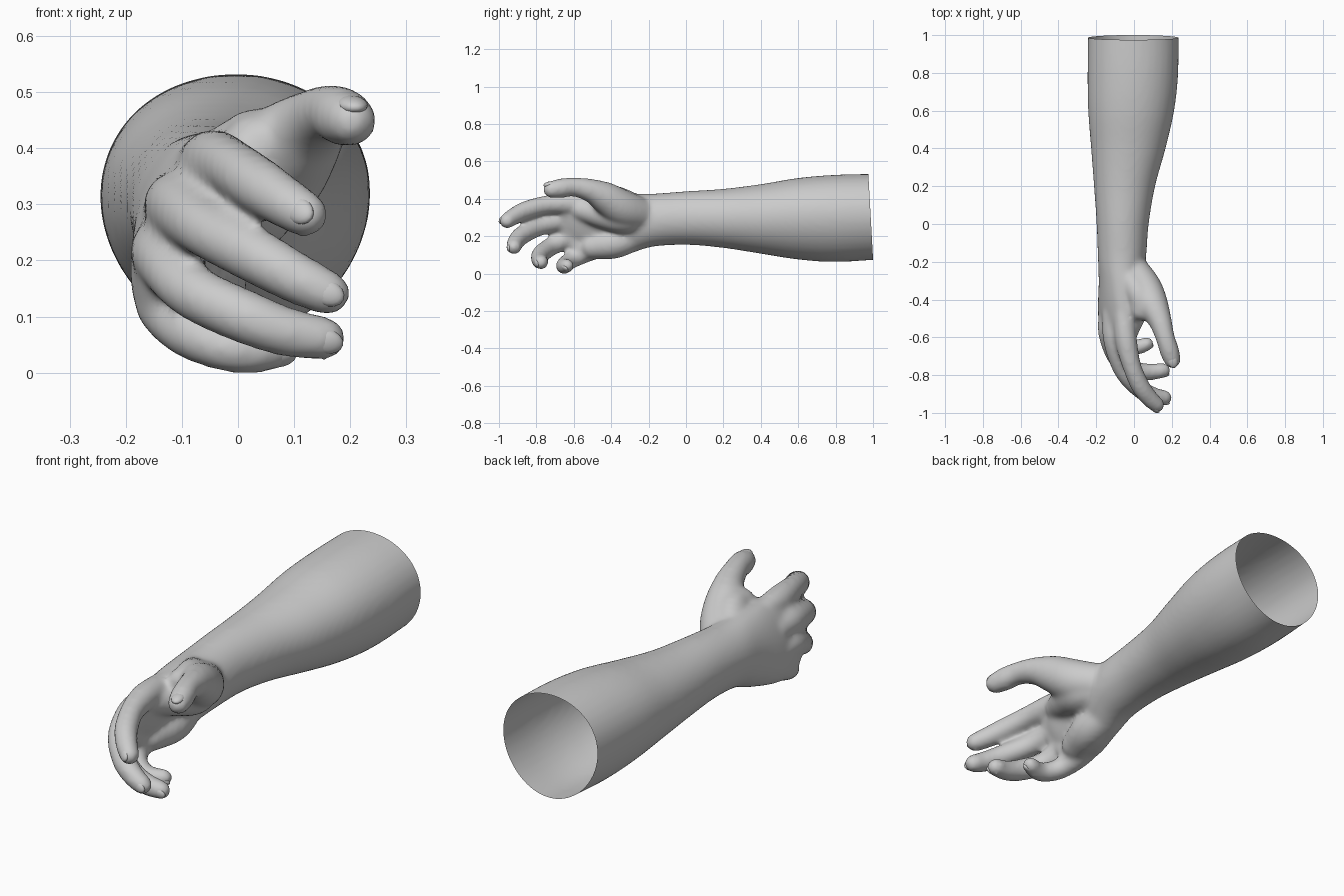
import bpy, bmesh, math
from mathutils import Vector

if "Cube" in bpy.data.objects:
    bpy.data.objects.remove(bpy.data.objects["Cube"])

SIDES = 40
bm = bmesh.new()


def spline(pts, steps=6):
    """Catmull-Rom through tuples of any length."""
    p = [Vector(q) for q in pts]
    p = [p[0] * 2 - p[1]] + p + [p[-1] * 2 - p[-2]]
    out = []
    for i in range(1, len(p) - 2):
        a, b, c, d = p[i - 1:i + 3]
        for k in range(steps):
            t = k / steps
            out.append((b * 2 + (c - a) * t + (a * 2 - b * 5 + c * 4 - d) * t * t
                        + (b * 3 - a - c * 3 + d) * t ** 3) * 0.5)
    return out + [p[-2]]


def loft(rings):
    """Closed skin over rings given as (centre, u axis, v axis, egg): egg widens the +v half."""
    rows = []
    for c, u, v, egg in rings:
        row = []
        for k in range(SIDES):
            s, co = math.sin(2 * math.pi * k / SIDES), math.cos(2 * math.pi * k / SIDES)
            row.append(bm.verts.new(c + u * co * (1 + egg * s) + v * s))
        rows.append(row)
    for a, b in zip(rows, rows[1:]):
        for k in range(SIDES):
            j = (k + 1) % SIDES
            bm.faces.new((a[k], a[j], b[j], b[k]))
    bm.faces.new(rows[0])
    bm.faces.new(rows[-1])


def tube(pts):
    """Round-ended tube through (x, y, z, radius); the last point is the centre of the tip."""
    s = spline(pts)
    pos = [p.to_3d() for p in s]
    rad = [p[3] for p in s]
    t0, t1 = (pos[0] - pos[1]).normalized(), (pos[-1] - pos[-2]).normalized()
    angles = [math.radians(a) for a in (20, 40, 60, 75, 87)]
    start = [(pos[0] + t0 * rad[0] * math.sin(a), rad[0] * math.cos(a)) for a in reversed(angles)]
    end = [(pos[-1] + t1 * rad[-1] * math.sin(a), rad[-1] * math.cos(a)) for a in angles]
    line = start + list(zip(pos, rad)) + end
    rings = []
    for i, (c, r) in enumerate(line):
        t = (line[min(i + 1, len(line) - 1)][0] - line[max(i - 1, 0)][0]).normalized()
        u = t.cross(Vector((0.3, 0.1, 1))).normalized()
        rings.append((c, u * r, t.cross(u) * r, 0))
    loft(rings)


# forearm, wrist and palm: y, centre x, centre z, half width, half height, tilt, egg
body = [
    (1.05, -0.003, 0.305, 0.238, 0.229, 0, .09), (0.80, -0.006, 0.295, 0.239, 0.233, 0, .09),
    (0.60, -0.015, 0.293, 0.227, 0.218, 0, .08), (0.40, -0.030, 0.292, 0.197, 0.186, 0, .05),
    (0.20, -0.050, 0.295, 0.162, 0.158, 0, .02), (0.00, -0.060, 0.297, 0.138, 0.143, 0, 0),
    (-0.18, -0.064, 0.285, 0.127, 0.142, 4, 0), (-0.30, -0.075, 0.268, 0.110, 0.162, 10, 0),
    (-0.45, -0.095, 0.255, 0.084, 0.178, 18, 0), (-0.58, -0.088, 0.262, 0.066, 0.168, 22, 0),
    (-0.65, -0.080, 0.282, 0.046, 0.120, 22, 0)]
rings = []
for y, cx, cz, a, b, tilt, egg in spline(body):
    w = math.radians(tilt)
    rings.append((Vector((cx, y, cz)), Vector((math.cos(w), 0, -math.sin(w))) * a,
                  Vector((math.sin(w), 0, math.cos(w))) * b, egg))
loft(rings)

# fingers, from inside the palm to the tip
tube([(-0.055, -0.48, 0.37, .056), (-0.041, -0.62, 0.375, .058), (-0.012, -0.75, 0.367, .050),
      (0.035, -0.86, 0.336, .050), (0.085, -0.925, 0.303, .046), (0.120, -0.957, 0.282, .042)])
tube([(-0.112, -0.48, 0.30, .056), (-0.102, -0.62, 0.295, .060), (-0.055, -0.775, 0.256, .052),
      (0.035, -0.875, 0.206, .050), (0.105, -0.91, 0.168, .046), (0.160, -0.92, 0.142, .041)])
tube([(-0.130, -0.45, 0.22, .056), (-0.130, -0.58, 0.21, .059), (-0.085, -0.715, 0.148, .050),
      (0.005, -0.775, 0.103, .049), (0.085, -0.783, 0.073, .045), (0.153, -0.775, 0.061, .040)])
tube([(-0.125, -0.42, 0.155, .056), (-0.126, -0.52, 0.122, .057), (-0.090, -0.61, 0.075, .048),
      (-0.025, -0.65, 0.046, .044), (0.025, -0.65, 0.039, .041), (0.068, -0.635, 0.042, .037)])

# thumb
tube([(-0.045, -0.19, 0.305, .080), (0.045, -0.33, 0.345, .096), (0.098, -0.43, 0.405, .085),
      (0.137, -0.51, 0.444, .063), (0.165, -0.60, 0.463, .051), (0.187, -0.67, 0.456, .052),
      (0.202, -0.718, 0.449, .046)])
# thumb web, ball of the thumb, heel of the palm, web across the knuckles
tube([(-0.04, -0.27, 0.365, .06), (0.03, -0.38, 0.402, .068), (0.035, -0.455, 0.405, .058)])
tube([(-0.02, -0.22, 0.28, .06), (0.02, -0.34, 0.30, .085), (0.0, -0.45, 0.32, .078),
      (-0.03, -0.56, 0.34, .058)])
tube([(-0.07, -0.22, 0.215, .060), (-0.065, -0.37, 0.165, .082), (-0.090, -0.50, 0.145, .070)])
tube([(-0.045, -0.635, 0.36, .046), (-0.080, -0.65, 0.28, .047), (-0.105, -0.62, 0.20, .048),
      (-0.105, -0.55, 0.12, .048)])

# fuse everything into one smooth skin
bmesh.ops.recalc_face_normals(bm, faces=bm.faces)
mesh = bpy.data.meshes.new("arm_parts")
bm.to_mesh(mesh)
bm.free()
arm = bpy.data.objects.new("hand_and_forearm", mesh)
bpy.context.collection.objects.link(arm)
rm = arm.modifiers.new("fuse", 'REMESH')
rm.mode = 'VOXEL'
rm.voxel_size = 0.011
sm = arm.modifiers.new("soften", 'SMOOTH')
sm.factor = 0.5
sm.iterations = 14
bpy.context.view_layer.update()
skin = bpy.data.meshes.new_from_object(arm.evaluated_get(bpy.context.evaluated_depsgraph_get()))
arm.modifiers.clear()
arm.data = skin

# cut the forearm open at the elbow end, slightly slanted
bm = bmesh.new()
bm.from_mesh(skin)
bmesh.ops.bisect_plane(bm, geom=bm.verts[:] + bm.edges[:] + bm.faces[:],
                       plane_co=(0, 0.9875, 0.305), plane_no=(0, 0.45, 0.025), clear_outer=True)
for f in bm.faces:
    f.smooth = True
bm.to_mesh(skin)
bm.free()


# nails: thin shells pressed into the back of each tip
def nail(name, at, along, up, size):
    y = Vector(along).normalized()
    z = Vector(up)
    z = (z - y * z.dot(y)).normalized()
    x = y.cross(z)
    b = bmesh.new()
    bmesh.ops.create_uvsphere(b, u_segments=16, v_segments=10, radius=1)
    for v in b.verts:
        p = v.co
        v.co = Vector(at) + x * p.x * size * 0.68 + y * p.y * size + z * (p.z * size * 0.4 + size * 0.69)
    for f in b.faces:
        f.smooth = True
    m = bpy.data.meshes.new(name)
    b.to_mesh(m)
    b.free()
    bpy.context.collection.objects.link(bpy.data.objects.new(name, m))


nail("thumb_nail", (0.203, -0.720, 0.450), (0.25, -0.95, -0.15), (0, -0.1, 1), 0.040)
nail("index_nail", (0.120, -0.957, 0.282), (0.65, -0.6, -0.4), (-0.5, -0.8, 0.3), 0.036)
nail("middle_nail", (0.160, -0.92, 0.142), (0.9, -0.15, -0.4), (0, -1, 0), 0.035)
nail("ring_nail", (0.153, -0.775, 0.061), (0.97, 0.1, -0.2), (0, -1, -0.2), 0.034)
nail("little_nail", (0.068, -0.635, 0.042), (0.93, 0.3, 0.1), (0, -0.7, -0.7), 0.031)
